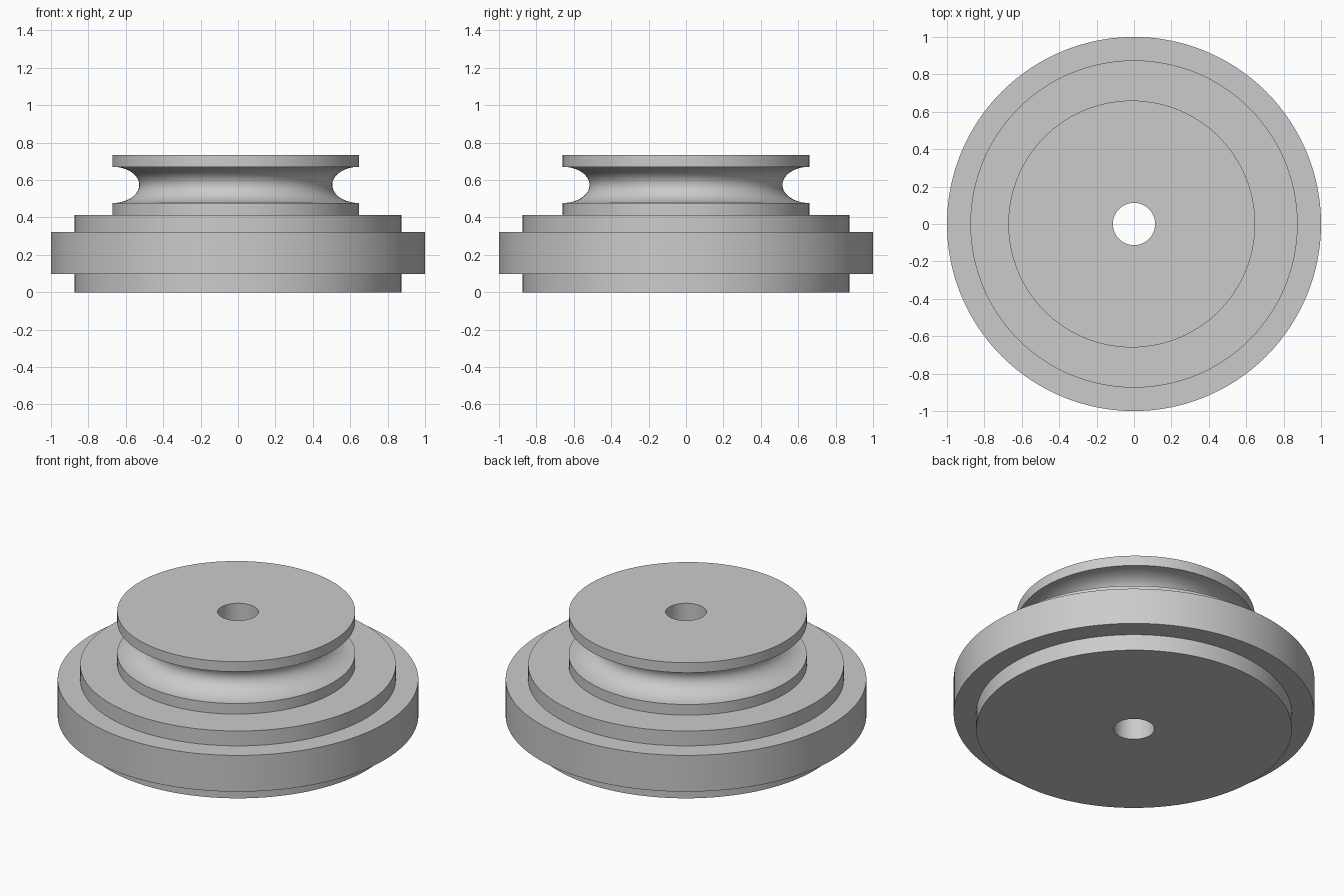
import bpy
import bmesh
from math import cos, sin, pi, tau

cube = bpy.data.objects.get("Cube")
if cube:
    bpy.data.objects.remove(cube, do_unlink=True)

SEGMENTS = 128
BORE_R = 0.113       # shaft hole radius
PULLEY_R = 0.66
PULLEY_X = -0.012    # the pulley sits slightly off the shaft axis
SEAT_Z = 0.412       # height where the pulley meets the wheel
TOP_Z = 0.733

# Single grey metal
grey = bpy.data.materials.new("Grey metal")
grey.use_nodes = True
colour = (0.6, 0.6, 0.6, 1)
grey.diffuse_color = colour
grey.node_tree.nodes["Principled BSDF"].inputs["Base Color"].default_value = colour


def lathe(name, profile):
    """Join rings given as (radius, height, x offset) into a turned surface."""
    bm = bmesh.new()
    rings = []
    for r, z, ox in profile:
        rings.append([bm.verts.new((ox + r * cos(tau * i / SEGMENTS),
                                    r * sin(tau * i / SEGMENTS), z))
                      for i in range(SEGMENTS)])
    for low, high in zip(rings, rings[1:]):
        for i in range(SEGMENTS):
            j = (i + 1) % SEGMENTS
            bm.faces.new((low[i], low[j], high[j], high[i]))
    mesh = bpy.data.meshes.new(name)
    bm.to_mesh(mesh)
    bm.free()
    mesh.materials.append(grey)
    obj = bpy.data.objects.new(name, mesh)
    bpy.context.collection.objects.link(obj)
    bpy.ops.object.select_all(action='DESELECT')
    obj.select_set(True)
    bpy.context.view_layer.objects.active = obj
    bpy.ops.object.shade_smooth_by_angle(angle=pi / 6)
    return obj


# Stepped wheel: lower hub, wide rim, upper hub and the lower half of the bore
lathe("stepped_wheel", [
    (BORE_R, SEAT_Z, 0), (BORE_R, 0, 0),
    (0.875, 0, 0), (0.875, 0.099, 0),
    (1, 0.099, 0), (1, 0.321, 0),
    (0.875, 0.321, 0), (0.875, SEAT_Z, 0),
    (PULLEY_R, SEAT_Z, PULLEY_X),
])

# Grooved pulley: two lips with a hollow elliptical groove between them
GROOVE_Z, GROOVE_HALF, GROOVE_DEPTH, STEPS = 0.574, 0.097, 0.144, 28
groove = [(PULLEY_R - GROOVE_DEPTH * sin(pi * k / STEPS),
           GROOVE_Z - GROOVE_HALF * cos(pi * k / STEPS), PULLEY_X)
          for k in range(STEPS + 1)]
lathe("grooved_pulley",
      [(PULLEY_R, SEAT_Z, PULLEY_X)] + groove +
      [(PULLEY_R, TOP_Z, PULLEY_X), (BORE_R, TOP_Z, 0), (BORE_R, SEAT_Z, 0)])
